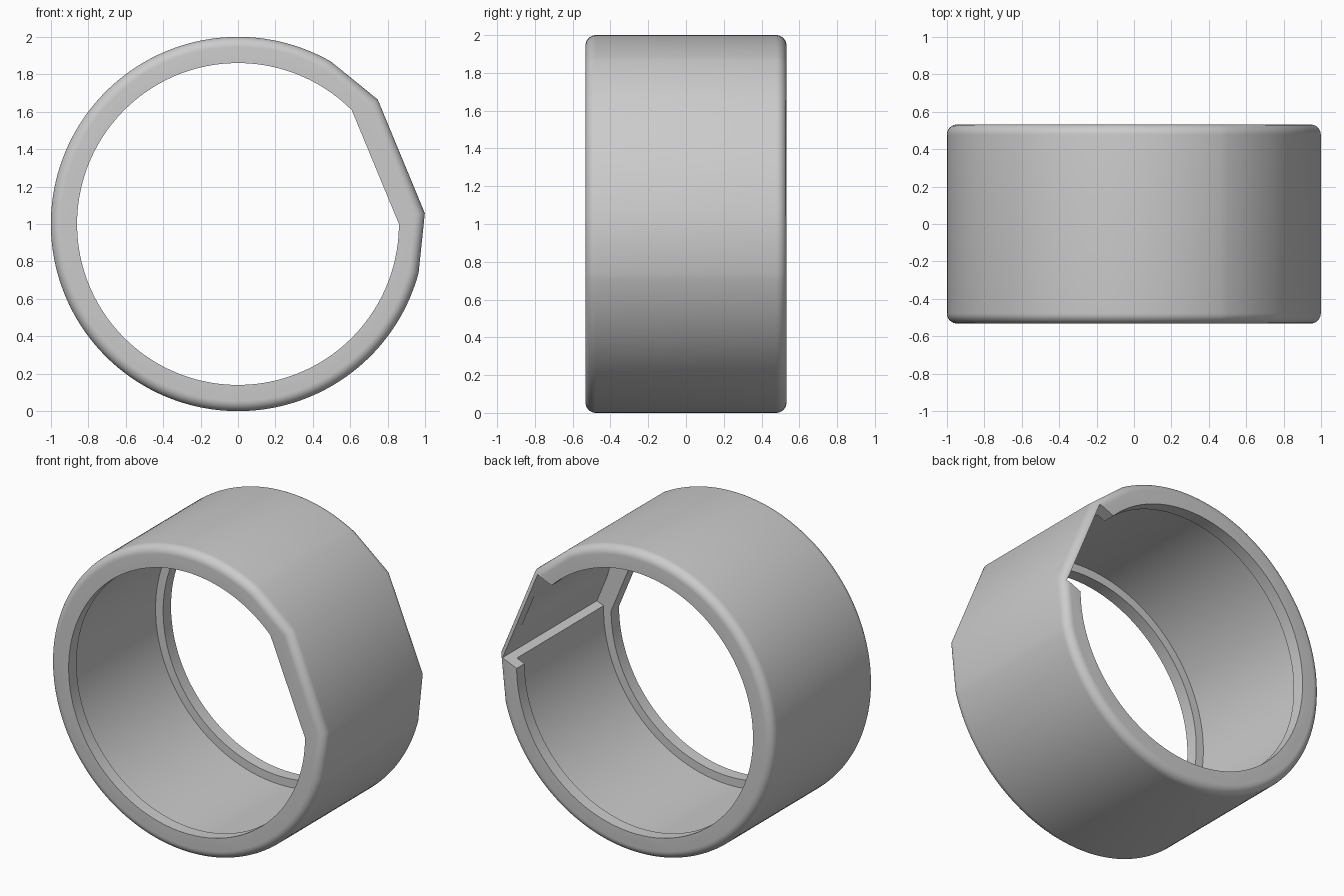
import bpy
import bmesh
from math import sin, cos, radians, sqrt, pi

cube = bpy.data.objects.get("Cube")
if cube:
    bpy.data.objects.remove(cube, do_unlink=True)

FLAT = 22.5          # direction of the flat side, in degrees
HALF_LENGTH = 0.532
FILLET = 0.055
LIP_Y = 0.45         # where the end lips begin
STEP = 2


def polar(radius, degrees):
    a = radians(degrees)
    return radius * cos(a), radius * sin(a)


def arc_with_flat(radius, gap, extra=()):
    """Circle outline with the arc around the flat side replaced by chords."""
    count = int((360 - 2 * gap) / STEP)
    span = (360 - 2 * gap) / count
    angles = [FLAT + gap + i * span for i in range(count + 1)]
    angles += [FLAT + e for e in extra]
    return [polar(radius, a) for a in angles]


def loft(name, outline, rings):
    """Solid along y: each ring is (y, scale of the outline)."""
    bm = bmesh.new()
    loops = [[bm.verts.new((x * s, y, z * s + 1)) for x, z in outline]
             for y, s in rings]
    n = len(outline)
    for a, b in zip(loops, loops[1:]):
        for i in range(n):
            j = (i + 1) % n
            bm.faces.new((a[i], a[j], b[j], b[i]))
    bm.faces.new(loops[0])
    bm.faces.new(loops[-1])
    bmesh.ops.recalc_face_normals(bm, faces=bm.faces)
    mesh = bpy.data.meshes.new(name)
    bm.to_mesh(mesh)
    bm.free()
    obj = bpy.data.objects.new(name, mesh)
    bpy.context.collection.objects.link(obj)
    return obj


# Outer body with rounded rims
rim = []
for i in range(9):
    a = i / 8 * pi / 2
    rim.append((HALF_LENGTH - FILLET * (1 - sin(a)), 1 - FILLET * (1 - cos(a))))
rings = [(-y, s) for y, s in reversed(rim)] + rim
ring_body = loft("ring_body", arc_with_flat(1.0, 37.7, (-19.2, 19.2)), rings)

# Opening through both lips, with a flat chord
opening = loft("opening_cutter", arc_with_flat(0.86, 22.5), [(-0.7, 1), (0.7, 1)])

# Wider bore between the lips
circle = [polar(0.915, a) for a in range(0, 360, STEP)]
bore = loft("bore_cutter", circle, [(-LIP_Y, 1), (LIP_Y, 1)])

# Channel along the flat side, open at the back
nx, nz = polar(1, FLAT)
corners = [(0.5, -0.332), (0.905, -0.332), (0.905, 0.332), (0.5, 0.332)]
channel = loft("channel_cutter",
               [(d * nx - t * nz, d * nz + t * nx) for d, t in corners],
               [(-LIP_Y, 1), (0.7, 1)])

bpy.ops.object.select_all(action="DESELECT")
bpy.context.view_layer.objects.active = ring_body
ring_body.select_set(True)
for cutter in (opening, bore, channel):
    cutter.hide_render = True
    mod = ring_body.modifiers.new("cut", "BOOLEAN")
    mod.operation = "DIFFERENCE"
    mod.solver = "EXACT"
    mod.object = cutter
    bpy.ops.object.modifier_apply(modifier=mod.name)
    bpy.data.objects.remove(cutter, do_unlink=True)

# Single grey material
grey = bpy.data.materials.new("plain_grey")
grey.use_nodes = True
colour = (0.6, 0.6, 0.6, 1)
grey.diffuse_color = colour
grey.node_tree.nodes["Principled BSDF"].inputs["Base Color"].default_value = colour
ring_body.data.materials.clear()
ring_body.data.materials.append(grey)

bpy.ops.object.shade_smooth_by_angle(angle=radians(30))
